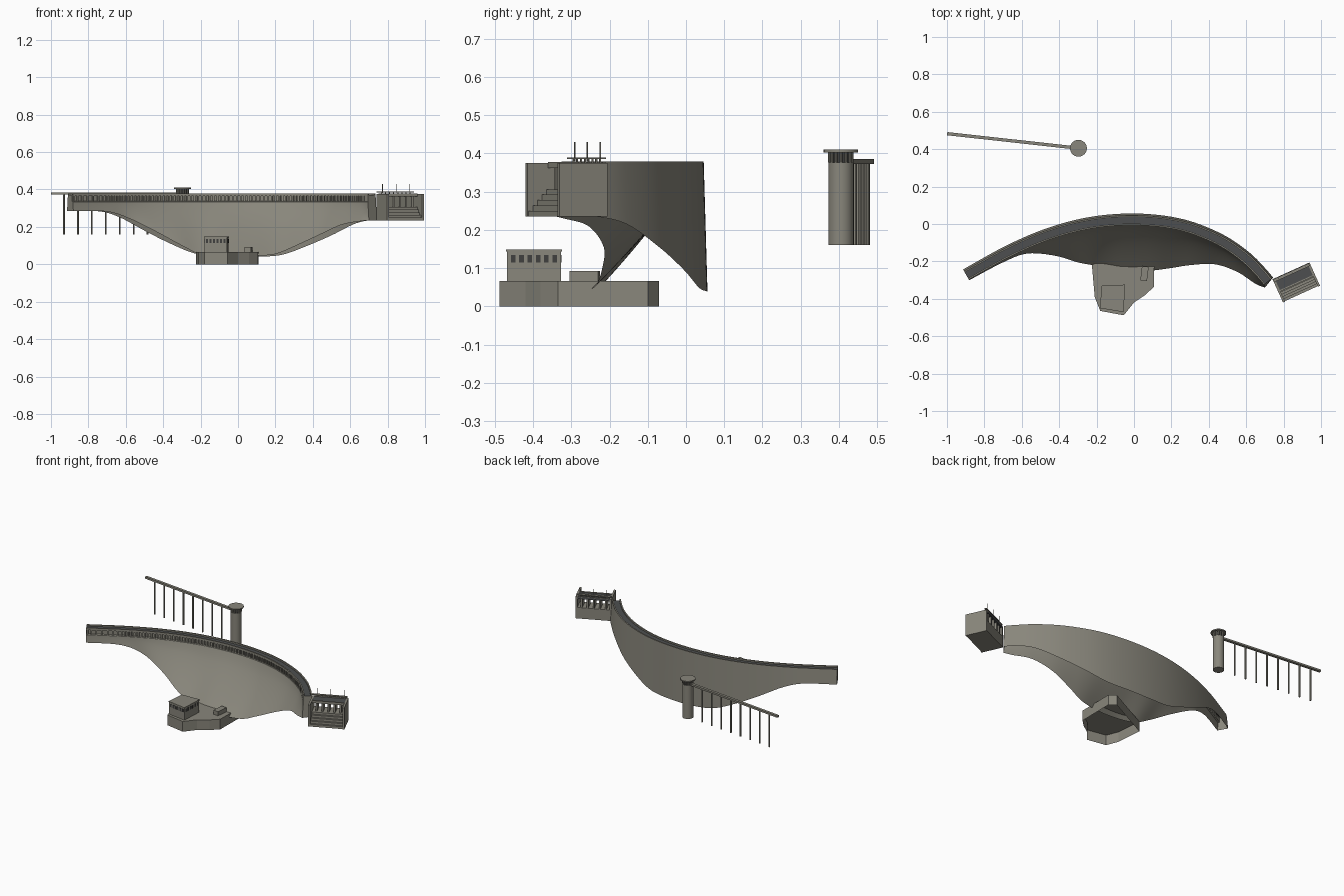
import bpy, bmesh, math
from mathutils import Vector, Matrix

cube = bpy.data.objects.get("Cube")
if cube:
    bpy.data.objects.remove(cube)


def material(name, color):
    m = bpy.data.materials.new(name)
    m.use_nodes = True
    m.diffuse_color = (*color, 1)
    m.node_tree.nodes["Principled BSDF"].inputs["Base Color"].default_value = (*color, 1)
    return m


concrete = material("concrete", (.25, .24, .2))
asphalt = material("dark asphalt", (.075, .078, .08))
glass = material("dark opening", (.05, .05, .048))


def finish(name, bm, *mats, smooth=False):
    bmesh.ops.recalc_face_normals(bm, faces=bm.faces)
    mesh = bpy.data.meshes.new(name)
    bm.to_mesh(mesh)
    bm.free()
    ob = bpy.data.objects.new(name, mesh)
    bpy.context.collection.objects.link(ob)
    for m in mats:
        mesh.materials.append(m)
    if smooth:
        bpy.ops.object.select_all(action='DESELECT')
        ob.select_set(True)
        bpy.context.view_layer.objects.active = ob
        bpy.ops.object.shade_smooth_by_angle(angle=math.radians(30))
    return ob


def boxes(name, items, mat, frame=Matrix()):
    """Each item is (centre, size, turn about z)."""
    bm = bmesh.new()
    for centre, size, turn in items:
        m = frame @ Matrix.Translation(centre) @ Matrix.Rotation(turn, 4, 'Z') @ Matrix.Diagonal((*size, 1))
        bmesh.ops.create_cube(bm, size=1, matrix=m)
    return finish(name, bm, mat)


def span(low, high):
    low, high = Vector(low), Vector(high)
    return (low + high) / 2, high - low, 0


def cylinders(name, items, mat, sides):
    """Each item is (x, y, radius, bottom, top)."""
    bm = bmesh.new()
    for x, y, r, low, high in items:
        bmesh.ops.create_cone(bm, cap_ends=True, segments=sides, radius1=r, radius2=r, depth=high - low,
                              matrix=Matrix.Translation((x, y, (low + high) / 2)))
    return finish(name, bm, mat, smooth=sides > 8)


def prism(name, outline, low, high, mat):
    """Walls and a top, open underneath."""
    bm = bmesh.new()
    a = [bm.verts.new((*p, low)) for p in outline]
    b = [bm.verts.new((*p, high)) for p in outline]
    bm.faces.new(b)
    for i in range(len(a)):
        j = (i + 1) % len(a)
        bm.faces.new((a[i], a[j], b[j], b[i]))
    return finish(name, bm, mat)


# Dam stations: crest x, y, heel height, then toe x, y, z
stations = [
    (-.914, -.243, .285, -.88, -.3, .285), (-.74, -.145, .283, -.7, -.205, .282),
    (-.63, -.09, .25, -.57, -.158, .24), (-.5, -.035, .18, -.42, -.17, .165),
    (-.36, .01, .11, -.3, -.205, .1), (-.22, .04, .055, -.19, -.225, .05),
    (-.07, .055, .04, -.06, -.25, .045), (.08, .053, .04, .08, -.25, .045),
    (.23, .033, .05, .2, -.235, .055), (.36, -.005, .095, .3, -.22, .095),
    (.5, -.07, .155, .43, -.215, .155), (.62, -.155, .215, .55, -.255, .21),
    (.7, -.235, .235, .65, -.32, .23), (.743, -.286, .235, .7, -.34, .235)]


def station(t):
    """Smooth curve through the stations, t from 0 to 1."""
    n = len(stations) - 1
    i = min(int(t * n), n - 1)
    f = t * n - i
    p, q, r, s = (Vector(stations[max(0, min(n, k))]) for k in range(i - 1, i + 3))
    return q + (r - p) * f / 2 + (p - q * 2.5 + r * 2 - s / 2) * f**2 + ((q - r) * 1.5 + (s - p) / 2) * f**3


def crest(t):
    """Outer crest point and the direction toward the valley."""
    d = station(min(t + .01, 1)) - station(max(t - .01, 0))
    return Vector(station(t)[:2]), Vector((d[1], -d[0])).normalized()


WIDTH, TOP = .062, .379
PROFILE = [(.01, TOP), (.018, TOP), (.018, .37), (WIDTH - .008, .37), (WIDTH - .008, TOP),
           (WIDTH, TOP), (WIDTH, .365), (WIDTH - .009, .365), (WIDTH - .009, .338), (WIDTH, .334)]


def section(t):
    s = station(t)
    outer, inward = crest(t)
    points = [Vector((*outer, s[2]))]
    points += [Vector((*(outer + inward * d), z)) for d, z in PROFILE]
    start, toe = points[-1], Vector(s[3:])
    for k in range(1, 9):
        f = k / 8
        p = start.lerp(toe, f ** 1.3)
        p.z = start.z + (toe.z - start.z) * f
        points.append(p)
    return points


# Arched wall with its road and parapets, open at the foot
bm = bmesh.new()
rings = [[bm.verts.new(p) for p in section(i / 90)] for i in range(91)]
for a, b in zip(rings, rings[1:]):
    for k in range(len(a) - 1):
        face = bm.faces.new((a[k], b[k], b[k + 1], a[k + 1]))
        face.material_index = int(k == 3)
for ring in (rings[0], rings[-1]):
    bm.faces.new(ring)
finish("arched_dam_wall", bm, concrete, asphalt, smooth=True)

# Row of corbels under the valley parapet
corbels = []
for i in range(90):
    outer, inward = crest((i + .5) / 90)
    corbels.append(((*(outer + inward * (WIDTH - .005)), .351), (.009, .01, .03),
                    math.atan2(inward.x, -inward.y)))
boxes("parapet_corbels", corbels, concrete)

# Platform at the foot of the dam
prism("foot_platform", [(-.225, -.22), (-.21, -.39), (-.18, -.465), (-.055, -.488), (0, -.42), (.06, -.38),
                        (.107, -.335), (.11, -.1), (.07, -.07)], 0, .066, concrete)

# Powerhouse with window rows and a thin roof
house = [Vector(p) for p in ((-.18, -.448), (-.058, -.468), (-.05, -.327), (-.17, -.332))]
middle = sum(house, Vector((0, 0))) / 4
prism("powerhouse", house, .066, .143, concrete)
prism("powerhouse_roof", [middle + (p - middle) * 1.04 for p in house], .143, .149, concrete)
windows = []
for i, a in enumerate(house):
    edge = house[(i + 1) % 4] - a
    for k in range(6):
        windows.append(((*(a + edge * (k + .75) / 6.5), .125), (.012, .003, .02), math.atan2(edge.y, edge.x)))
boxes("powerhouse_windows", windows, glass)
boxes("platform_hut", [((.056, -.265, .078), (.036, .076, .03), -.12)], concrete)

# Spillway house: side walls, stepped chute, gate piers and deck
frame = Matrix.Translation((.797, -.42, 0)) @ Matrix.Rotation(math.radians(24.4), 4, 'Z')
W, D = .217, .137
boxes("spillway_side_walls", [span((0, 0, .235), (.012, D, .375)), span((W - .012, 0, .235), (W, D, .375))],
      concrete, frame)
boxes("spillway_steps", [span((.012, .003 + .013 * i, .235), (W - .012, D, .25 + .014 * i)) for i in range(5)],
      concrete, frame)
boxes("spillway_piers", [span((x - .005, .07, .3), (x + .005, D - .004, .365))
                         for x in (W * k / 6 for k in range(1, 6))], concrete, frame)
boxes("spillway_deck", [span((.012, .065, .362), (W - .012, D, .374))], asphalt, frame)
boxes("spillway_deck_edges", [span((.012, y, .362), (W - .012, y + .008, .378)) for y in (.06, D - .008)],
      concrete, frame)
rail = [span((0, D - .018, .385), (W - .005, D - .002, .39))]
rail += [span((x - .002, D - .012, .372), (x + .002, D - .008, .387)) for x in (W * k / 9 for k in range(1, 9))]
boxes("spillway_railing", rail, concrete, frame)
boxes("spillway_masts", [span((x, D - .011, .38), (x + .003, D - .008, .43)) for x in (.03, .11, .19)],
      concrete, frame)

# Intake tower with a ring of posts under its roof
tx, ty = -.297, .405
cylinders("intake_tower", [(tx, ty, .033, .16, .376), (tx, ty, .045, .403, .41)], concrete, 32)
cylinders("intake_lantern", [(tx, ty, .027, .376, .403)], glass, 32)
ring = [k * math.tau / 14 for k in range(14)]
cylinders("intake_posts", [(tx + .03 * math.cos(a), ty + .03 * math.sin(a), .004, .376, .403) for a in ring],
          concrete, 8)

# Footbridge to the tower on slender piers
start, end = Vector((-.999, .483)), Vector((-.32, .408))
run = end - start
boxes("footbridge_deck", [((*((start + end) / 2), .379), (run.length, .017, .012),
                           math.atan2(run.y, run.x))], concrete)
cylinders("footbridge_piers", [(*(start + run * (.1 + .11 * k)), .005, .16, .375) for k in range(8)], concrete, 8)
